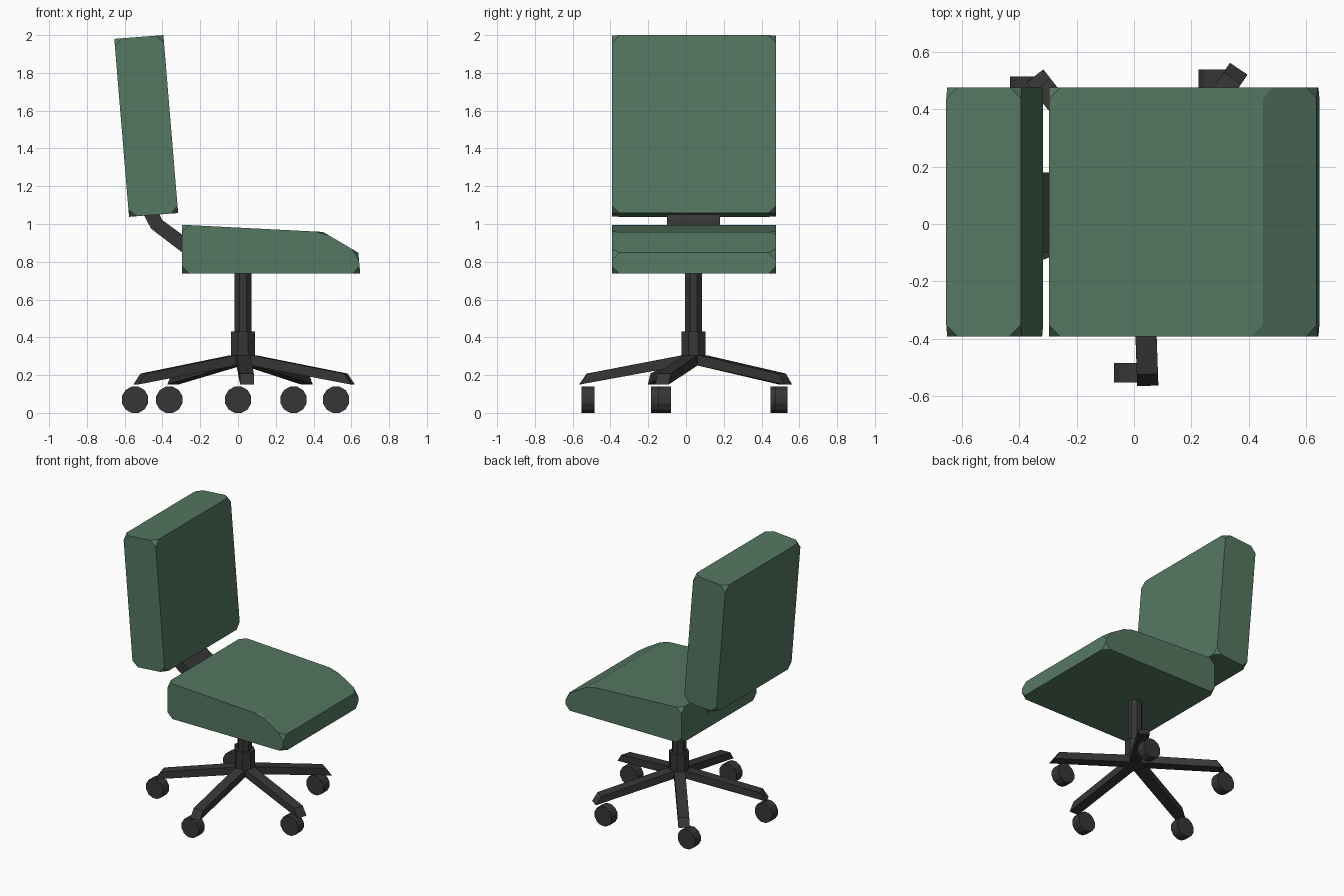
import bpy, bmesh, math
from mathutils import Matrix, Vector

if "Cube" in bpy.data.objects:
    bpy.data.objects.remove(bpy.data.objects["Cube"])


def material(name, rgb):
    m = bpy.data.materials.new(name)
    m.diffuse_color = (*rgb, 1)
    m.use_nodes = True
    m.node_tree.nodes["Principled BSDF"].inputs["Base Color"].default_value = m.diffuse_color
    return m


GREEN = material("green fabric", (0.09, 0.185, 0.12))
DARK = material("dark plastic", (0.037, 0.037, 0.037))


def finish(bm, name, mat):
    bmesh.ops.recalc_face_normals(bm, faces=bm.faces)
    mesh = bpy.data.meshes.new(name)
    bm.to_mesh(mesh)
    bm.free()
    mesh.materials.append(mat)
    ob = bpy.data.objects.new(name, mesh)
    bpy.context.collection.objects.link(ob)
    return ob


def extrude_profile(name, pts, y0, y1, mat, corner=0.0):
    """Side profile in x,z pulled along y, with optional cut corners."""
    bm = bmesh.new()
    face = bm.faces.new([bm.verts.new((x, y0, z)) for x, z in pts])
    res = bmesh.ops.extrude_face_region(bm, geom=[face], use_keep_orig=True)
    verts = [g for g in res["geom"] if isinstance(g, bmesh.types.BMVert)]
    bmesh.ops.translate(bm, verts=verts, vec=(0, y1 - y0, 0))
    bmesh.ops.recalc_face_normals(bm, faces=bm.faces)
    if corner:
        bmesh.ops.bevel(bm, geom=bm.verts[:], offset=corner, segments=1,
                        affect='VERTICES', offset_type='OFFSET', profile=0.5)
    return finish(bm, name, mat)


def prism(name, centre, apothem, depth, sides, mat, axis='Z'):
    """Regular prism with flats facing the axes."""
    bm = bmesh.new()
    r = apothem / math.cos(math.pi / sides)
    bmesh.ops.create_cone(bm, cap_ends=True, segments=sides,
                          radius1=r, radius2=r, depth=depth)
    bm.transform(Matrix.Rotation(math.pi / sides, 4, 'Z'))
    if axis == 'Y':
        bm.transform(Matrix.Rotation(math.pi / 2, 4, 'X'))
    bm.transform(Matrix.Translation(centre))
    return finish(bm, name, mat)


# Cushions
extrude_profile("seat", [(-0.297, 0.737), (-0.297, 0.996), (0.45, 0.958),
                         (0.637, 0.848), (0.647, 0.737)],
                -0.392, 0.477, GREEN, 0.04)
extrude_profile("backrest", [(-0.655, 1.98), (-0.395, 2.0),
                             (-0.317, 1.058), (-0.577, 1.038)],
                -0.392, 0.477, GREEN, 0.04)

# Bent bracket joining seat and back
extrude_profile("back_bracket", [(-0.505, 1.06), (-0.46, 0.975), (-0.27, 0.83),
                                 (-0.27, 0.925), (-0.40, 1.02), (-0.42, 1.06)],
                -0.10, 0.18, DARK)

# Column
CX, CY = 0.027, 0.04
prism("gas_lift", (CX, CY, 0.585), 0.045, 0.31, 8, DARK)
prism("column_sleeve", (CX, CY, 0.34), 0.063, 0.18, 8, DARK)

# Five legs with casters
for i in range(5):
    a = math.radians(-88 + 72 * i)
    leg = extrude_profile(f"base_leg_{i + 1}",
                          [(0.0, 0.25), (0.06, 0.25), (0.605, 0.15),
                           (0.565, 0.208), (0.06, 0.305), (0.0, 0.305)],
                          -0.037, 0.037, DARK)
    leg.data.transform(Matrix.Translation((CX, CY, 0)) @ Matrix.Rotation(a, 4, 'Z'))
    wheel = Vector((-0.019 + 0.56 * math.cos(a), CY + 0.56 * math.sin(a), 0.0705))
    prism(f"caster_{i + 1}", wheel, 0.0695, 0.068, 12, DARK, 'Y')
    if i == 0:
        wheel_height = wheel.z

# Rest the wheels exactly on the ground
for ob in bpy.data.objects:
    if ob.name.startswith("caster"):
        ob.data.transform(Matrix.Translation((0, 0, 0.0695 - wheel_height)))
